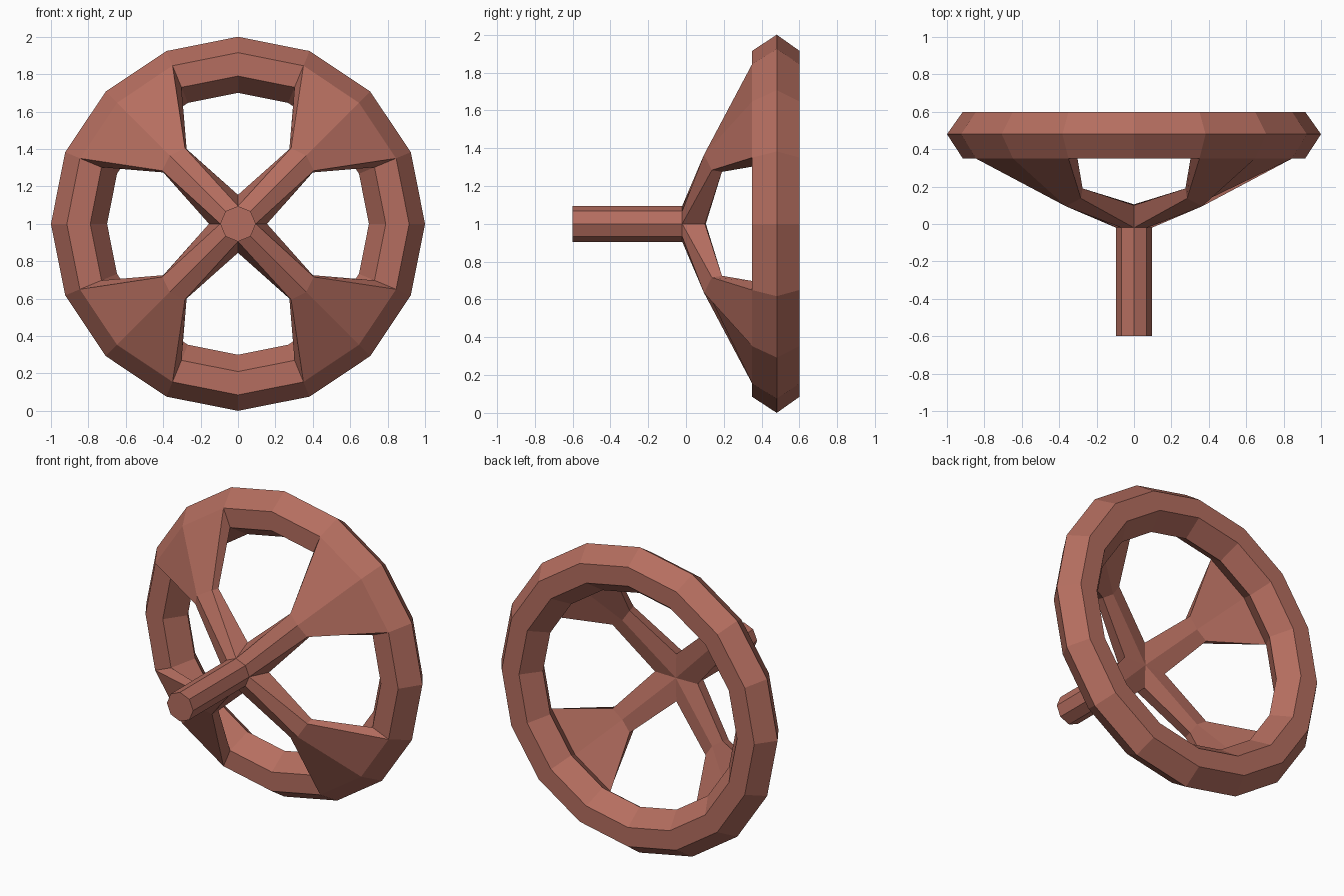
import bpy, bmesh, math
from mathutils import Vector

if "Cube" in bpy.data.objects:
    bpy.data.objects.remove(bpy.data.objects["Cube"])

mat = bpy.data.materials.new("rust red")
mat.diffuse_color = (0.46, 0.155, 0.115, 1)
mat.use_nodes = True
mat.node_tree.nodes["Principled BSDF"].inputs["Base Color"].default_value = mat.diffuse_color


def finish(bm, name):
    bmesh.ops.remove_doubles(bm, verts=bm.verts, dist=0.0005)
    bmesh.ops.recalc_face_normals(bm, faces=bm.faces)
    me = bpy.data.meshes.new(name)
    bm.to_mesh(me)
    bm.free()
    me.materials.append(mat)
    ob = bpy.data.objects.new(name, me)
    bpy.context.collection.objects.link(ob)


def polar(r, deg, y):
    """Point around the wheel axis, at height 1."""
    a = math.radians(deg)
    return Vector((r * math.cos(a), y, 1 + r * math.sin(a)))


def loft(bm, sections, closed=False, caps=False):
    rings = [[bm.verts.new(p) for p in s] for s in sections]
    n = len(rings[0])
    pairs = list(zip(rings, rings[1:]))
    if closed:
        pairs.append((rings[-1], rings[0]))
    for a, b in pairs:
        for i in range(n):
            j = (i + 1) % n
            bm.faces.new((a[i], a[j], b[j], b[i]))
    if caps:
        bm.faces.new(rings[0])
        bm.faces.new(rings[-1])


# Rim: hexagonal section swept through 16 steps
profile = [(1.0, .48), (.915, .35), (.79, .35), (.70, .48), (.79, .60), (.915, .60)]
bm = bmesh.new()
loft(bm, [[polar(r, i * 22.5, y) for r, y in profile] for i in range(16)], closed=True)
finish(bm, "rim")

# Shaft: eight-sided bar
bm = bmesh.new()
loft(bm, [[polar(.095, i * 45, y) for i in range(8)] for y in (-.60, -.02)], caps=True)
finish(bm, "shaft")

# Four spokes: six-point sections (front right, front mid, front left, back left, back mid, back right)
# each row: side radius/angle/y front, mid front, side back, mid back
stations = [
    ((.095, 45, -.02), (.095, -.02), (.155, 45, .10), (0, .105)),
    ((.495, 10, .137), (.516, .095), (.485, 10.5, .19), (.46, .195)),
    ((.915, 22.5, .35), (.915, .35), (.79, 22.5, .35), (.79, .35)),
]
bm = bmesh.new()
for k in range(4):
    c = 45 + 90 * k
    secs = []
    for (fr, fa, fy), (mr, my), (br, ba, by), (nr, ny) in stations:
        secs.append([polar(fr, c - fa, fy), polar(mr, c, my), polar(fr, c + fa, fy),
                     polar(br, c + ba, by), polar(nr, c, ny), polar(br, c - ba, by)])
    loft(bm, secs)
finish(bm, "spokes")
